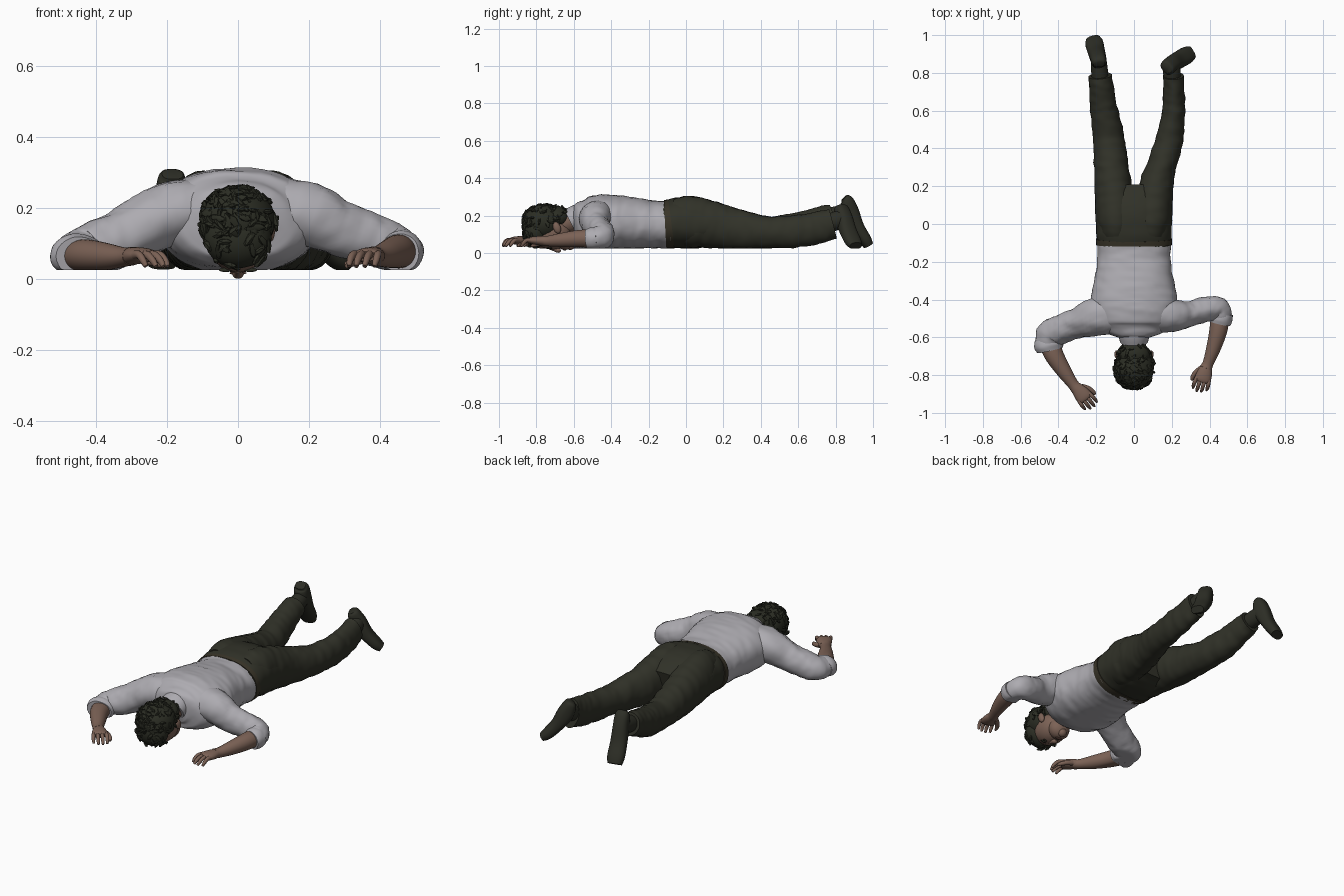
import bpy, bmesh, math, random
from mathutils import Vector, Matrix, noise

random.seed(4)
FLOOR = 0.025


def material(name, rgb):
    m = bpy.data.materials.new(name)
    m.diffuse_color = (*rgb, 1)
    return m


SHIRT = material("pale grey cotton", (0.42, 0.41, 0.44))
TROUSER = material("dark olive cloth", (0.030, 0.031, 0.021))
SHOE = material("dark leather", (0.026, 0.027, 0.019))
BELT = material("brown belt leather", (0.040, 0.034, 0.021))
HAIR = material("dark hair", (0.024, 0.026, 0.017))
SKIN = material("skin", (0.20, 0.122, 0.092))
LIPS = material("lips", (0.14, 0.07, 0.055))


def finish(name, bm, mat, angle=50, floor=True):
    if floor:                       # the body is cut flat where it rests
        for v in bm.verts:
            v.co.z = max(v.co.z, FLOOR)
    bmesh.ops.recalc_face_normals(bm, faces=bm.faces)
    me = bpy.data.meshes.new(name)
    bm.to_mesh(me)
    bm.free()
    me.materials.append(mat)
    ob = bpy.data.objects.new(name, me)
    bpy.context.collection.objects.link(ob)
    if angle:
        bpy.context.view_layer.objects.active = ob
        ob.select_set(True)
        bpy.ops.object.shade_smooth_by_angle(angle=math.radians(angle))
        ob.select_set(False)
    return ob


def spline(pts, steps):
    """Catmull-Rom through tuples of any size."""
    vs = [Vector(p) for p in pts]
    vs = [2 * vs[0] - vs[1]] + vs + [2 * vs[-1] - vs[-2]]
    out = []
    for i in range(1, len(vs) - 2):
        a, b, c, d = vs[i - 1:i + 3]
        for k in range(steps):
            t = k / steps
            out.append(0.5 * (2 * b + (c - a) * t + (2 * a - 5 * b + 4 * c - d) * t * t
                              + (3 * b - a - 3 * c + d) * t ** 3))
    return out + [vs[-2]]


def tube(name, stations, mat, sides=28, steps=5, power=2.0, fold=0.0, floor=True):
    """Loft through stations (x, y, z, half width, half height)."""
    rows = spline(stations, steps)
    bm = bmesh.new()
    rings = []
    for i, r in enumerate(rows):
        p = Vector(r[:3])
        t = (Vector(rows[min(i + 1, len(rows) - 1)][:3]) - Vector(rows[max(i - 1, 0)][:3])).normalized()
        side = t.cross(Vector((0, 0, 1))).normalized()
        up = side.cross(t)
        ring = []
        for k in range(sides):
            a = 2 * math.pi * k / sides
            c, s = math.cos(a), math.sin(a)
            e = 2 / power
            off = side * math.copysign(abs(c) ** e, c) * r[3] + up * math.copysign(abs(s) ** e, s) * r[4]
            q = p + off
            if fold:                # soft cloth folds
                n = noise.noise(Vector((q.x * 9, q.y * 26, q.z * 9))) + 0.6 * noise.noise(q * 34)
                q += off.normalized() * n * fold
            ring.append(bm.verts.new(q))
        rings.append(ring)
    for r0, r1 in zip(rings, rings[1:]):
        for k in range(sides):
            j = (k + 1) % sides
            bm.faces.new((r0[k], r0[j], r1[j], r1[k]))
    bm.faces.new(rings[0])
    bm.faces.new(rings[-1])
    return finish(name, bm, mat, floor=floor)


def ball(bm, centre, radii, sub=3, rot=Matrix()):
    m = Matrix.Translation(centre) @ rot @ Matrix.Diagonal((*radii, 1))
    return bmesh.ops.create_icosphere(bm, subdivisions=sub, radius=1, matrix=m)["verts"]


def blob(name, centre, radii, mat, rot=Matrix()):
    bm = bmesh.new()
    ball(bm, centre, radii, 3, rot)
    return finish(name, bm, mat, 60, False)


# shirt body
tube("shirt_body", [(0, -.08, .152, .198, .13), (0, -.18, .153, .193, .127), (0, -.28, .16, .205, .138),
                    (0, -.38, .165, .228, .144), (0, -.46, .166, .225, .146), (0, -.53, .165, .205, .132),
                    (0, -.575, .17, .15, .105), (0, -.60, .17, .085, .075)],
     SHIRT, sides=48, steps=8, power=2.25, fold=.005)
tube("shirt_collar", [(0, -.55, .2, .085, .07), (0, -.585, .185, .083, .072), (0, -.62, .168, .075, .07)], SHIRT, steps=3)

# sleeves with rolled cuffs
tube("sleeve_left", [(-.10, -.47, .195, .105, .09), (-.20, -.49, .18, .1, .092), (-.30, -.525, .13, .08, .08),
                     (-.38, -.555, .095, .076, .075), (-.44, -.585, .075, .078, .066), (-.452, -.64, .065, .07, .058)],
     SHIRT, steps=7, fold=.007)
tube("sleeve_right", [(.10, -.47, .195, .105, .09), (.20, -.482, .18, .088, .092), (.29, -.477, .14, .067, .078),
                      (.38, -.452, .107, .067, .07), (.445, -.45, .085, .062, .066), (.462, -.50, .075, .056, .058)],
     SHIRT, steps=7, fold=.007)
tube("cuff_left", [(-.45, -.615, .068, .075, .058), (-.449, -.64, .066, .078, .062), (-.443, -.668, .064, .07, .055)],
     SHIRT, fold=.004)
tube("cuff_right", [(.462, -.478, .078, .06, .058), (.46, -.505, .076, .061, .06), (.455, -.528, .074, .056, .054)],
     SHIRT, fold=.004)

# forearms
tube("forearm_left", [(-.445, -.64, .066, .055, .045), (-.42, -.70, .066, .05, .045), (-.37, -.78, .063, .04, .038),
                      (-.325, -.845, .062, .03, .028), (-.30, -.875, .064, .033, .026)], SKIN)
tube("forearm_right", [(.455, -.50, .078, .05, .048), (.445, -.57, .077, .047, .046), (.42, -.66, .07, .038, .038),
                       (.393, -.735, .064, .029, .028), (.38, -.765, .066, .033, .026)], SKIN)


# hands: palm, four curled fingers and a thumb
def hand(name, wrist, direction, thumb_side):
    d = Vector(direction).normalized()
    s = Vector((-d.y, d.x, 0)) * thumb_side

    def at(along, across, z, a, b):
        p = Vector(wrist) + d * along + s * across
        return (p.x, p.y, z, a, b)
    tube(name + "_palm", [at(-.015, 0, .064, .029, .025), at(.025, 0, .066, .04, .024),
                          at(.06, 0, .067, .043, .02), at(.075, 0, .064, .036, .014)], SKIN, sides=20)
    for i, ln in enumerate((.064, .074, .07, .054)):
        o = .032 - .0215 * i
        tube(f"{name}_finger_{i + 1}", [at(.055, o, .068, .0115, .0125), at(.055 + ln * .45, o * 1.12, .068, .0105, .011),
                                        at(.055 + ln * .8, o * 1.15, .052, .0095, .01),
                                        at(.055 + ln, o * 1.1, .036, .006, .007)], SKIN, sides=10, steps=4)
    tube(name + "_thumb", [at(.005, .025, .058, .014, .014), at(.035, .046, .05, .013, .013),
                           at(.065, .055, .042, .011, .011), at(.083, .053, .037, .006, .006)], SKIN, sides=10, steps=4)


hand("left_hand", (-.30, -.872, 0), (.62, -.76, 0), 1)
hand("right_hand", (.382, -.765, 0), (-.3, -.95, 0), -1)

# trousers
tube("trouser_seat", [(0, -.115, .152, .194, .125), (0, -.04, .16, .2, .136), (0, .05, .16, .203, .138),
                      (0, .13, .152, .203, .118), (0, .19, .14, .185, .09)],
     TROUSER, sides=44, steps=6, power=2.3, fold=.003)
tube("trouser_leg_left", [(-.09, -.06, .165, .085, .12), (-.097, .02, .168, .1, .137), (-.103, .12, .155, .104, .127),
                          (-.113, .22, .135, .099, .115), (-.122, .32, .12, .09, .103), (-.134, .45, .11, .083, .085),
                          (-.158, .60, .135, .073, .085), (-.172, .70, .17, .066, .075), (-.18, .785, .195, .062, .064)],
     TROUSER, steps=9, fold=.005)
tube("trouser_leg_right", [(.09, -.06, .165, .085, .12), (.097, .02, .168, .1, .137), (.103, .12, .155, .102, .127),
                           (.122, .22, .135, .088, .115), (.15, .32, .12, .078, .1), (.188, .45, .11, .072, .085),
                           (.209, .60, .116, .061, .086), (.21, .70, .135, .056, .085), (.208, .785, .157, .055, .082)],
     TROUSER, steps=9, fold=.005)
tube("belt", [(0, -.112, .152, .2, .13), (0, -.095, .153, .201, .132), (0, -.078, .155, .201, .133)],
     BELT, sides=44, steps=2, power=2.3)

# boots: ankle shaft, then heel to toe
tube("boot_shaft_left", [(-.178, .74, .19, .045, .045), (-.183, .82, .205, .044, .048), (-.188, .88, .215, .04, .045)], SHOE)
tube("boot_foot_left", [(-.184, .845, .295, .03, .02), (-.186, .86, .277, .04, .036), (-.19, .878, .22, .043, .046),
                        (-.2, .915, .14, .046, .036), (-.21, .955, .075, .048, .032), (-.215, .975, .04, .04, .026)],
     SHOE, power=2.5)
tube("boot_shaft_right", [(.205, .74, .15, .045, .05), (.2, .81, .175, .046, .05), (.198, .85, .185, .04, .045)], SHOE)
tube("boot_foot_right", [(.172, .825, .25, .03, .02), (.178, .83, .235, .04, .034), (.198, .845, .18, .044, .046),
                         (.235, .868, .115, .046, .036), (.278, .893, .062, .046, .03), (.305, .908, .038, .036, .022)],
     SHOE, power=2.5)

# neck, face and ears
tube("neck", [(0, -.53, .2, .06, .06), (0, -.60, .175, .06, .06), (0, -.68, .15, .062, .065)], SKIN, floor=False)
blob("face", (0, -.715, .108), (.086, .108, .09), SKIN)
blob("jaw", (0, -.648, .078), (.064, .055, .062), SKIN)
blob("chin", (0, -.618, .042), (.026, .024, .026), SKIN)
tube("nose", [(0, -.725, .027, .009, .01), (0, -.70, .02, .012, .012), (0, -.682, .014, .016, .013),
              (0, -.672, .02, .012, .008)], SKIN, sides=12, floor=False)
blob("mouth", (0, -.648, .017), (.024, .008, .005), LIPS)
for sx, side in ((-1, "left"), (1, "right")):
    blob(f"ear_{side}", (sx * .09, -.69, .135), (.014, .02, .032), SKIN, Matrix.Rotation(.35, 4, "X"))
    blob(f"eyebrow_{side}", (sx * .034, -.738, .026), (.02, .005, .006), HAIR)
    blob(f"eye_{side}", (sx * .034, -.722, .026), (.013, .006, .006), HAIR)

# hair: skull cap with a fringe, covered in short tousled locks
bm = bmesh.new()
caps = (((0, -.762, .162), (.106, .112, .097)), ((0, -.802, .115), (.095, .07, .085)), ((0, -.69, .19), (.085, .07, .062)))
for c, r in caps:
    ball(bm, c, r, 3)
for i in range(330):
    c, r = caps[(0, 0, 0, 1, 2)[i % 5]]
    n = Vector([random.gauss(0, 1) for _ in range(3)]).normalized()
    p = Vector(c) + Vector([a * b for a, b in zip(n, r)])
    if (p.y > -.80 and p.z < .12) or (p.y > -.72 and p.z < .165):
        continue                    # keep the face and ears clear
    rot = n.to_track_quat("Z", "Y").to_matrix().to_4x4() @ Matrix.Rotation(random.uniform(0, 6.28), 4, "Z")
    ball(bm, p, (random.uniform(.02, .03), random.uniform(.007, .012), random.uniform(.006, .011)), 1,
         rot @ Matrix.Rotation(random.uniform(-.35, .35), 4, "Y"))
finish("hair", bm, HAIR, 35, False)
